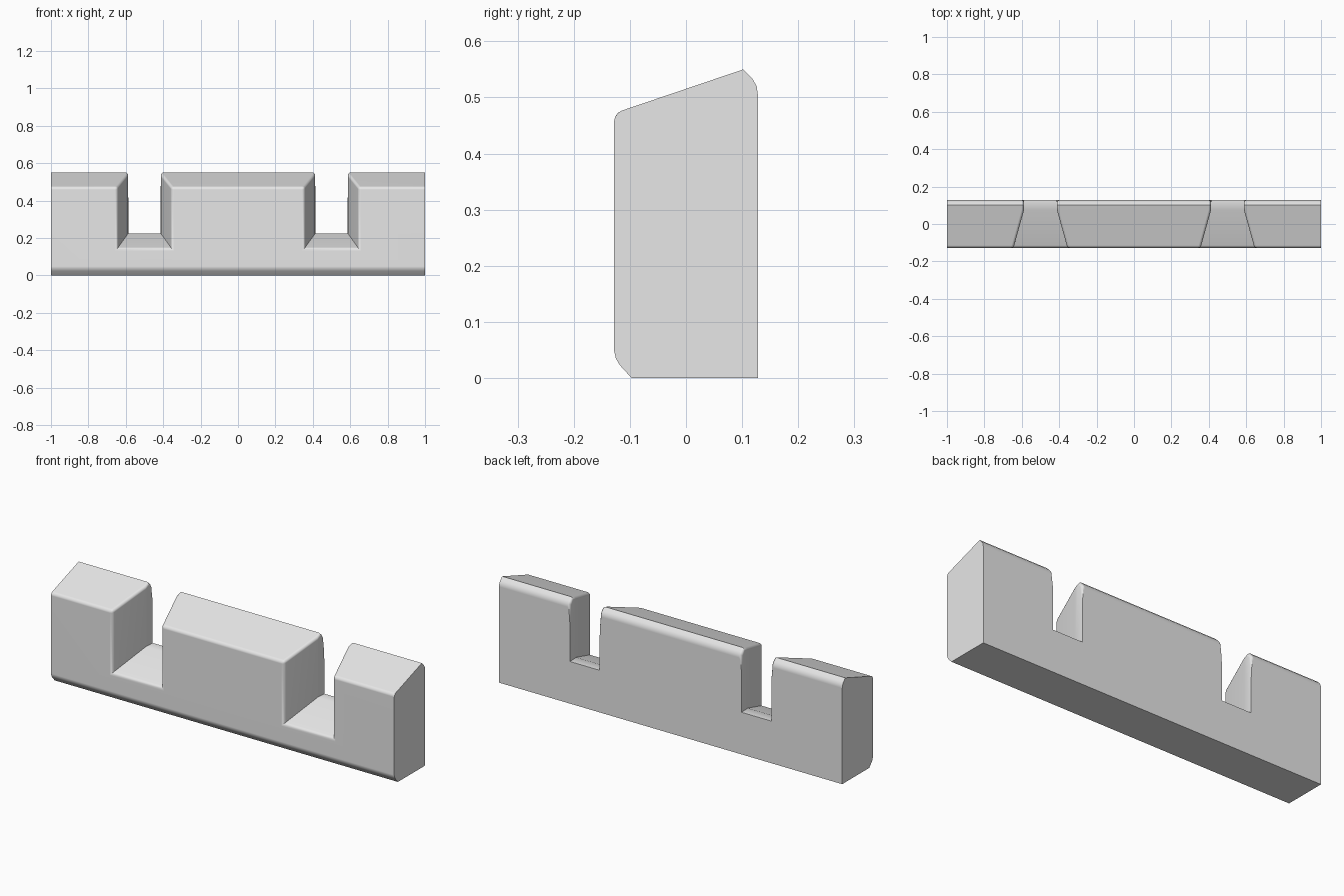
import bpy, bmesh
from mathutils import Vector

old = bpy.data.objects.get("Cube")
if old:
    bpy.data.objects.remove(old, do_unlink=True)

stone = bpy.data.materials.new("pale grey stone")
stone.use_nodes = True
colour = (0.8, 0.8, 0.8, 1)
stone.diffuse_color = colour
stone.node_tree.nodes["Principled BSDF"].inputs["Base Color"].default_value = colour


def loft(name, rings):
    """Solid skinned through matching rings of points, capped at both ends."""
    bm = bmesh.new()
    loops = [[bm.verts.new(p) for p in ring] for ring in rings]
    for a, b in zip(loops, loops[1:]):
        for i in range(len(a)):
            j = (i + 1) % len(a)
            bm.faces.new((a[i], a[j], b[j], b[i]))
    bm.faces.new(loops[0])
    bm.faces.new(loops[-1])
    bmesh.ops.recalc_face_normals(bm, faces=bm.faces)
    mesh = bpy.data.meshes.new(name)
    bm.to_mesh(mesh)
    bm.free()
    obj = bpy.data.objects.new(name, mesh)
    bpy.context.collection.objects.link(obj)
    return obj


# Wall: side profile (y, z) extruded along x
profile = [(-0.097, 0), (0.128, 0), (0.128, 0.505), (0.126, 0.52),
           (0.118, 0.534), (0.102, 0.55), (-0.128, 0.472),
           (-0.128, 0.048), (-0.125, 0.035), (-0.118, 0.023)]
wall = loft("battlement_wall", [[(x, y, z) for y, z in profile] for x in (-1, 1)])
wall.data.materials.append(stone)
bpy.context.view_layer.objects.active = wall

# Notches: flared toward the front, with a sloping sill and a straight throat
sections = [(-0.2, 0.164, 0.117), (0.075, 0.088, 0.223), (0.2, 0.085, 0.22)]
for side in (-1, 1):
    cx = side * 0.5
    cutter = loft("notch_cutter", [[(cx - w, y, z), (cx + w, y, z),
                                    (cx + w, y, 0.8), (cx - w, y, 0.8)]
                                   for y, w, z in sections])
    cutter.hide_render = True
    cut = wall.modifiers.new("notch", 'BOOLEAN')
    cut.operation = 'DIFFERENCE'
    cut.solver = 'EXACT'
    cut.object = cutter
    bpy.ops.object.modifier_apply(modifier=cut.name)
    bpy.data.objects.remove(cutter, do_unlink=True)


# Soften the front, roof and notch rims, leaving ends and back crisp
def is_rim(edge):
    if len(edge.link_faces) != 2 or edge.calc_face_angle_signed() < 0.6:
        return False
    a, b = (v.co for v in edge.verts)
    mid = (a + b) / 2
    along_x = abs((b - a).normalized().dot(Vector((1, 0, 0)))) > 0.99
    return abs(mid.x) < 0.99 and mid.z > 0.1 and mid.y < (0.09 if along_x else 0.1275)


bm = bmesh.new()
bm.from_mesh(wall.data)
bmesh.ops.remove_doubles(bm, verts=bm.verts, dist=0.0001)
bmesh.ops.bevel(bm, geom=[e for e in bm.edges if is_rim(e)], offset=0.014,
                segments=3, profile=0.5, affect='EDGES', clamp_overlap=True)
bm.to_mesh(wall.data)
bm.free()

# Smooth the rounded rims and keep the hard edges
for obj in bpy.context.selected_objects:
    obj.select_set(False)
wall.select_set(True)
bpy.ops.object.shade_smooth_by_angle(angle=0.6)
weighted = wall.modifiers.new("weighted_normals", 'WEIGHTED_NORMAL')
weighted.keep_sharp = True
